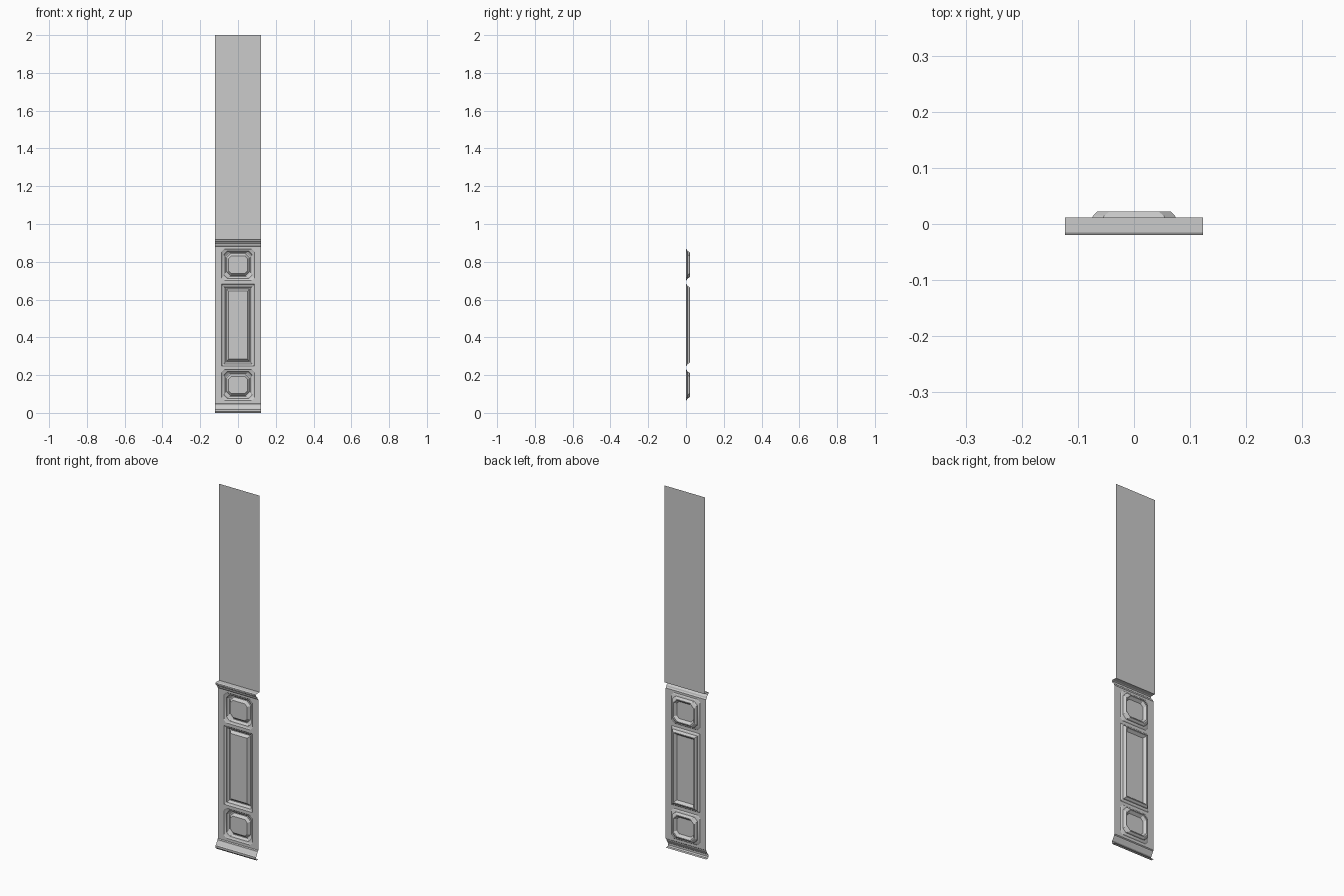
import bpy, bmesh

if "Cube" in bpy.data.objects:
    bpy.data.objects.remove(bpy.data.objects["Cube"])

HALF_W = 0.123
FRAME_Y = 0.001
WALL_Y = 0.012


def finish(name, bm):
    bmesh.ops.remove_doubles(bm, verts=bm.verts, dist=1e-5)
    mesh = bpy.data.meshes.new(name)
    bm.to_mesh(mesh)
    bm.free()
    obj = bpy.data.objects.new(name, mesh)
    bpy.context.collection.objects.link(obj)
    bpy.context.view_layer.objects.active = obj
    obj.select_set(True)
    bpy.ops.object.shade_smooth_by_angle(angle=0.35)
    obj.select_set(False)


def strip(name, profile):
    """Sweep a (y, z) profile, listed top to bottom, across the full width."""
    bm = bmesh.new()
    rows = [[bm.verts.new((x, y, z)) for x in (-HALF_W, HALF_W)] for y, z in profile]
    for a, b in zip(rows, rows[1:]):
        bm.faces.new((a[0], b[0], b[1], a[1]))
    finish(name, bm)


def ring(bm, w, z0, z1, y, c):
    """Rectangle loop with corners clipped by c, counter-clockwise from the front."""
    pts = [(-w + c, z0), (w - c, z0), (w, z0 + c), (w, z1 - c),
           (w - c, z1), (-w + c, z1), (-w, z1 - c), (-w, z0 + c)]
    return [bm.verts.new((x, y, z)) for x, z in pts]


def panel(name, cell, opening, steps):
    """Flat surround with a recessed moulding and a raised centre field."""
    bm = bmesh.new()
    loops = [ring(bm, HALF_W, cell[0], cell[1], FRAME_Y, 0)]
    for inset, y, clip in steps:
        loops.append(ring(bm, 0.087 - inset, opening[0] + inset,
                          opening[1] - inset, y, clip))
    for a, b in zip(loops, loops[1:]):
        for i in range(8):
            j = (i + 1) % 8
            bm.faces.new((a[i], a[j], b[j], b[i]))
    bm.faces.new(loops[-1])
    finish(name, bm)


# moulding steps: inset from opening, depth, corner clip
square_steps = [(0, FRAME_Y, 0.014), (0.004, 0.005, 0.015), (0.012, 0.008, 0.018),
                (0.014, 0.015, 0.020), (0.021, 0.022, 0.022), (0.025, 0.022, 0.022),
                (0.037, 0.008, 0.014)]
tall_steps = [(i, y, 0) for i, y, c in square_steps]

# wainscot panels
panel("lower_square_panel", (0.05, 0.238), (0.065, 0.23), square_steps)
panel("tall_middle_panel", (0.238, 0.691), (0.248, 0.682), tall_steps)
panel("upper_square_panel", (0.691, 0.88), (0.70, 0.868), square_steps)

# plain wall above the rail
strip("upper_wall", [(WALL_Y, 2.0), (WALL_Y, 0.915)])

# chair rail
strip("chair_rail", [(WALL_Y, 0.917), (-0.015, 0.917), (-0.020, 0.914), (-0.020, 0.907),
                     (-0.015, 0.904), (-0.013, 0.899), (-0.006, 0.893),
                     (-0.004, 0.886), (FRAME_Y, 0.88)])

# skirting board
strip("skirting", [(FRAME_Y, 0.05), (-0.004, 0.046), (-0.005, 0.040), (-0.011, 0.030),
                   (-0.015, 0.022), (-0.020, 0.018), (-0.020, 0.007),
                   (-0.015, 0.0), (FRAME_Y, 0.0)])
